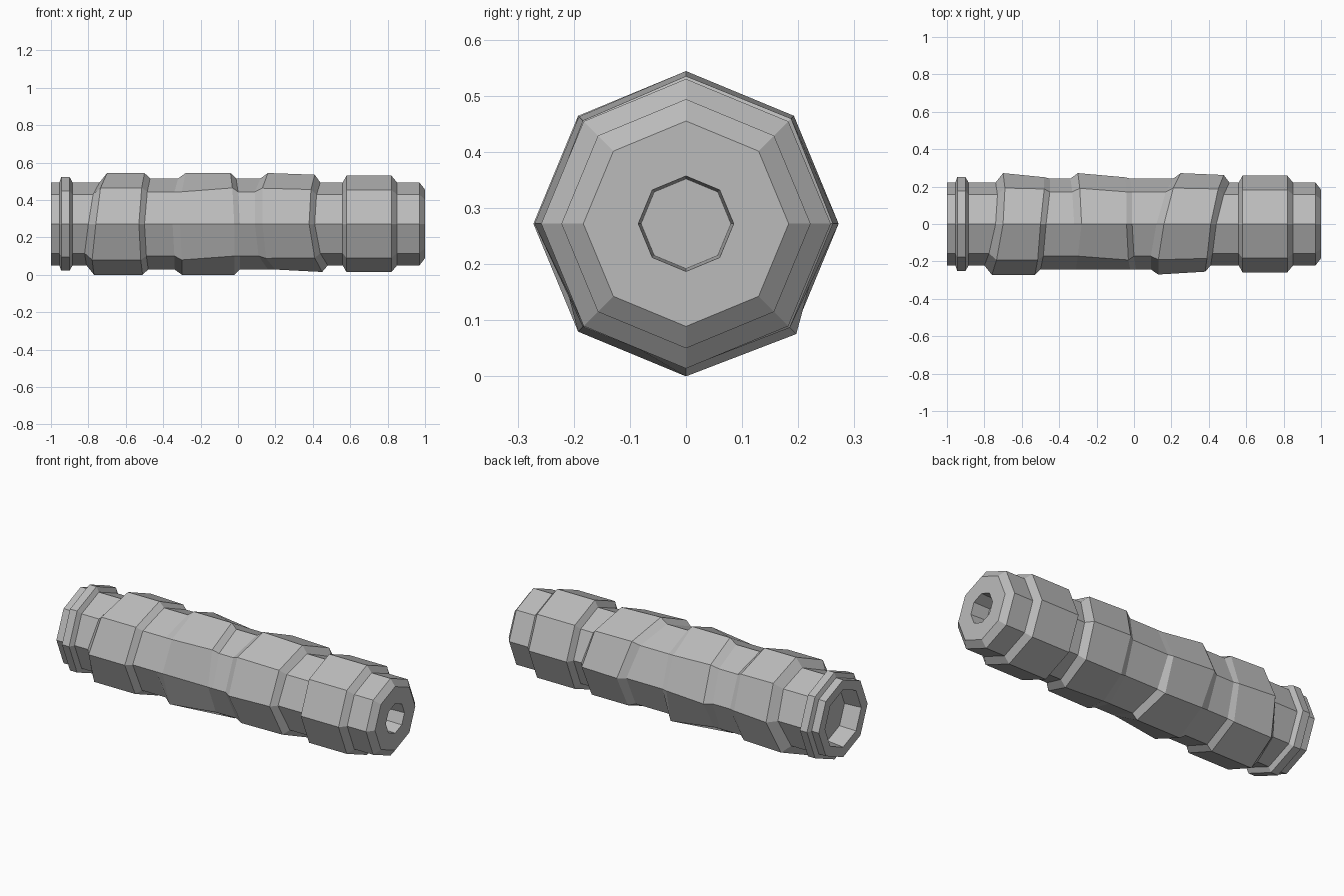
import bpy
import bmesh
from math import cos, sin, pi
from mathutils import Vector

if "Cube" in bpy.data.objects:
    bpy.data.objects.remove(bpy.data.objects["Cube"], do_unlink=True)

SIDES = 8
AXIS_HEIGHT = 0.272
END_RADIUS = 0.222
GROOVE_RADIUS = 0.243

grey = bpy.data.materials.new("plain grey")
grey.use_nodes = True
colour = (0.5, 0.5, 0.5, 1)
grey.diffuse_color = colour
grey.node_tree.nodes["Principled BSDF"].inputs["Base Color"].default_value = colour

# Each grip pad lists, per corner from the back up over the top:
# start x, start radius, end x, end radius
lower_pad = [
    (-.70, .272, -.48, .25),
    (-.69, .272, -.48, .265),
    (-.70, .272, -.50, .272),
    (-.735, .272, -.515, .272),
    (-.76, .272, -.53, .272),
    (-.78, .272, -.52, .272),
    (-.77, .272, -.51, .272),
    (-.74, .272, -.50, .265),
]
middle_pad = [
    (-.30, .272, -.05, .25),
    (-.29, .27, -.04, .243),
    (-.28, .272, -.04, .272),
    (-.30, .243, -.03, .272),
    (-.31, .243, -.02, .243),
    (-.30, .272, -.02, .243),
    (-.30, .272, -.02, .272),
    (-.30, .243, -.04, .278),
]
upper_pad = [
    (.25, .272, .48, .262),
    (.21, .272, .45, .265),
    (.16, .272, .41, .263),
    (.13, .27, .39, .26),
    (.13, .27, .38, .255),
    (.15, .26, .41, .257),
    (.20, .244, .45, .257),
    (.24, .262, .47, .262),
]


def straight(x, radius):
    """One ring of corners square to the axis."""
    return [(x, radius)] * SIDES


def pad(corners, before, after):
    """Four rings forming a raised pad with chamfered ends."""
    return [
        [(a - .04, before) for a, ra, b, rb in corners],
        [(a, ra) for a, ra, b, rb in corners],
        [(b, rb) for a, ra, b, rb in corners],
        [(b + .03, after) for a, ra, b, rb in corners],
    ]


def build_tube(name, rings):
    """Skin the rings into a closed body, with caps on the first and last."""
    bm = bmesh.new()
    loops = []
    for ring in rings:
        loop = []
        for k, (x, radius) in enumerate(ring):
            angle = k * 2 * pi / SIDES
            point = Vector((x, radius * cos(angle), AXIS_HEIGHT + radius * sin(angle)))
            loop.append(bm.verts.new(point))
        loops.append(loop)
    for near, far in zip(loops, loops[1:]):
        for k in range(SIDES):
            n = (k + 1) % SIDES
            bm.faces.new((near[k], near[n], far[n], far[k]))
    bm.faces.new(loops[0])
    bm.faces.new(loops[-1])
    bmesh.ops.recalc_face_normals(bm, faces=bm.faces)
    mesh = bpy.data.meshes.new(name)
    bm.to_mesh(mesh)
    bm.free()
    mesh.materials.append(grey)
    obj = bpy.data.objects.new(name, mesh)
    bpy.context.collection.objects.link(obj)
    return obj


# Wide socket and collar at the right end
rings = [straight(-.90, .155), straight(-1, .165), straight(-1, END_RADIUS)]
rings += [straight(-.955, END_RADIUS), straight(-.945, .25),
          straight(-.90, .25), straight(-.885, END_RADIUS)]

# Three twisted grip pads
rings += pad(lower_pad, END_RADIUS, GROOVE_RADIUS)
rings += pad(middle_pad, GROOVE_RADIUS, GROOVE_RADIUS)
rings += pad(upper_pad, GROOVE_RADIUS, END_RADIUS)

# Broad band, chamfered tip and small socket at the left end
rings += [straight(.56, END_RADIUS), straight(.58, .258),
          straight(.82, .258), straight(.85, END_RADIUS)]
rings += [straight(.97, END_RADIUS), straight(1, .183),
          straight(1, .085), straight(.90, .08)]

build_tube("handle_grip", rings)
